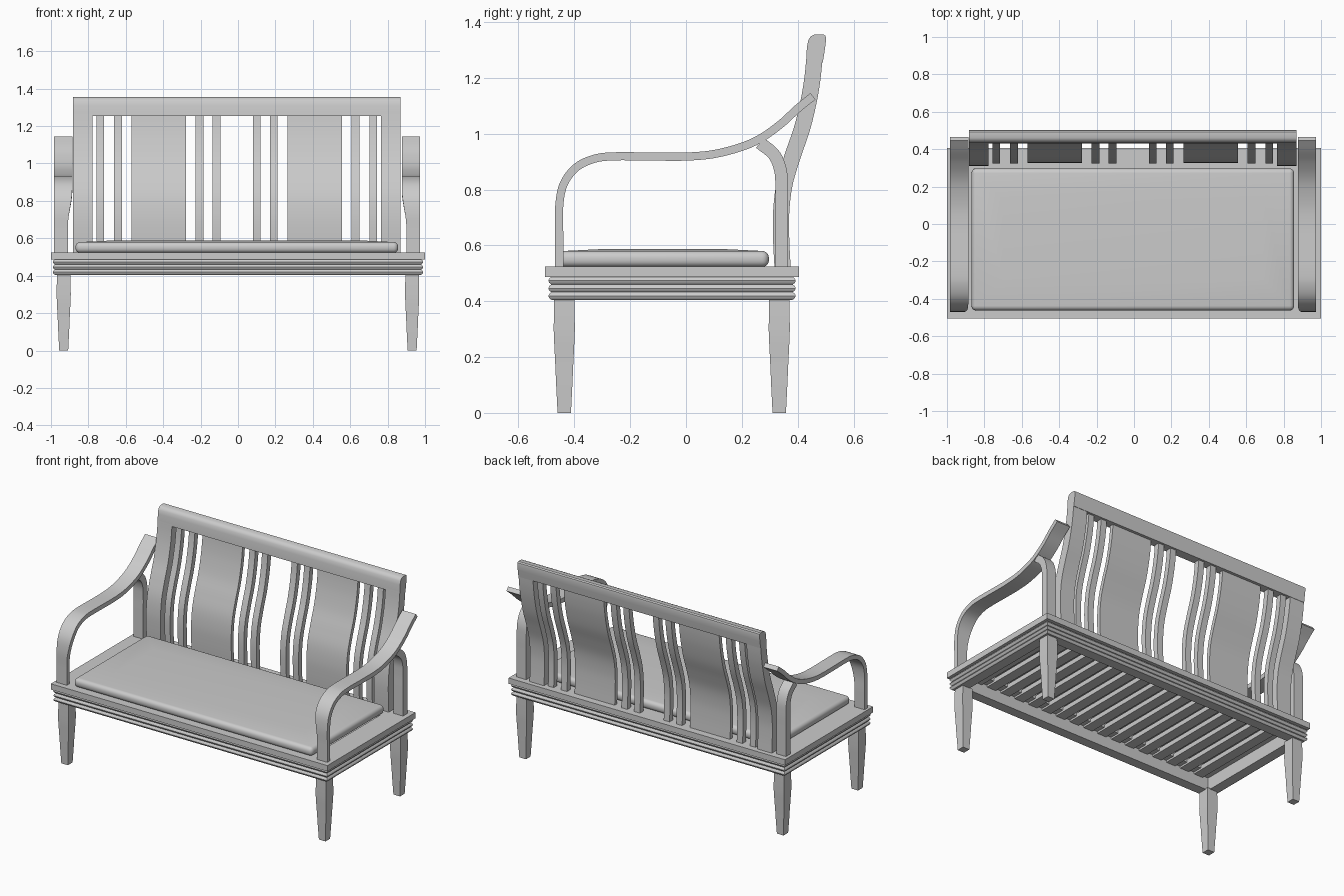
import bpy, bmesh
from mathutils import Vector

cube = bpy.data.objects.get("Cube")
if cube:
    bpy.data.objects.remove(cube, do_unlink=True)

GREY = (0.6, 0.6, 0.6, 1)
mat = bpy.data.materials.new("plain grey")
mat.use_nodes = True
mat.diffuse_color = GREY
mat.node_tree.nodes["Principled BSDF"].inputs["Base Color"].default_value = GREY


def finish(name, bm, angle=0.6):
    bmesh.ops.recalc_face_normals(bm, faces=bm.faces)
    mesh = bpy.data.meshes.new(name)
    bm.to_mesh(mesh)
    bm.free()
    mesh.materials.append(mat)
    mesh.shade_smooth()
    mesh.set_sharp_from_angle(angle=angle)
    obj = bpy.data.objects.new(name, mesh)
    bpy.context.scene.collection.objects.link(obj)
    return obj


def loft(name, rings, closed=False):
    """Skin equal-length rings of points; cap the ends unless closed."""
    bm = bmesh.new()
    loops = [[bm.verts.new(p) for p in ring] for ring in rings]
    pairs = list(zip(loops, loops[1:]))
    if closed:
        pairs.append((loops[-1], loops[0]))
    else:
        bm.faces.new(loops[0])
        bm.faces.new(loops[-1])
    for a, b in pairs:
        for i in range(len(a)):
            j = (i + 1) % len(a)
            bm.faces.new((a[i], a[j], b[j], b[i]))
    return finish(name, bm)


def spline(points, steps=6):
    """Smooth curve through points of any dimension."""
    pts = [Vector(p) for p in points]
    pts = [2 * pts[0] - pts[1]] + pts + [2 * pts[-1] - pts[-2]]
    out = []
    for a, b, c, d in zip(pts, pts[1:], pts[2:], pts[3:]):
        for s in range(steps):
            t = s / steps
            out.append(0.5 * (2 * b + (c - a) * t + (2 * a - 5 * b + 4 * c - d) * t * t
                              + (3 * b - a - 3 * c + d) * t ** 3))
    return out + [pts[-2]]


def ribbon(name, path, thick, span):
    """Bent board: path of (y, z), thickness and x span as functions of z."""
    pts = spline(path)
    rings = []
    for i, p in enumerate(pts):
        tangent = (pts[min(i + 1, len(pts) - 1)] - pts[max(i - 1, 0)]).normalized()
        side = Vector((-tangent.y, tangent.x)) * thick(p.y) / 2
        x0, x1 = span(p.y)
        f, b = p + side, p - side
        rings.append([(x0, *f), (x1, *f), (x1, *b), (x0, *b)])
    return loft(name, rings)


def frame(name, hx, y0, y1, profile):
    """Rectangular frame; the profile gives (inset, z) points."""
    rings = []
    for sx, sy in ((-1, 0), (1, 0), (1, 1), (-1, 1)):
        rings.append([(sx * (hx - d), (y1 - d) if sy else (y0 + d), z) for d, z in profile])
    return loft(name, rings, closed=True)


def box(name, x0, x1, y0, y1, z0, z1):
    ring = [(x0, y0), (x1, y0), (x1, y1), (x0, y1)]
    return loft(name, [[(x, y, z) for x, y in ring] for z in (z0, z1)])


# Seat frame: flat top border above a three-bead apron
frame("seat_border", 1.0, -0.505, 0.405, [(0, 0.487), (0, 0.525), (0.15, 0.525), (0.15, 0.487)])
beads = [(0.075, 0.405)]
for k in range(3):
    z = 0.405 + k * 0.0275
    beads += [(0.011, z), (0.003, z + 0.006), (0, z + 0.0137), (0.003, z + 0.0215)]
beads += [(0.011, 0.4875), (0.075, 0.4875)]
frame("beaded_apron", 0.99, -0.493, 0.393, beads)

# Slats under the cushion
for k in range(17):
    x = (k - 8) * 0.105
    box("seat_slat", x - 0.033, x + 0.033, -0.43, 0.33, 0.475, 0.505)

# Tapered legs
for x in (-0.932, 0.931):
    for y in (-0.436, 0.334):
        loft("leg", [[(x + a * w, y + b * w, z) for a, b in ((-1, -1), (1, -1), (1, 1), (-1, 1))]
                     for w, z in ((0.024, 0), (0.030, 0.12), (0.031, 0.15), (0.036, 0.25),
                                  (0.038, 0.30), (0.036, 0.41))])

# Cushion with rounded edges and a slight crown
bm = bmesh.new()
bmesh.ops.create_cube(bm, size=1)
for v in bm.verts:
    v.co = (v.co.x * 1.725 - 0.006, v.co.y * 0.759 - 0.0825, v.co.z * 0.058 + 0.551)
bmesh.ops.bevel(bm, geom=bm.edges[:], offset=0.025, segments=5, profile=0.5, affect='EDGES')
top = max(bm.faces, key=lambda f: f.calc_center_median().z + f.calc_area())
if top.normal.z < 0:
    top = max((f for f in bm.faces if f.normal.z > 0.99), key=lambda f: f.calc_area())
bmesh.ops.inset_region(bm, faces=[top], thickness=0.2, depth=0)
for v in top.verts:
    v.co.z += 0.007
finish("cushion", bm, 1.0)

# Back: curved posts, narrow slats and two wide panels
BACK = [(0.347, 0.5), (0.341, 0.62), (0.341, 0.72), (0.353, 0.82), (0.382, 0.92),
        (0.416, 1.02), (0.440, 1.12), (0.453, 1.2), (0.461, 1.28)]
CX = -0.007
PARTS = [("back_slat", 0.107, 0.021, 0.035), ("back_slat", 0.198, 0.021, 0.035),
         ("back_panel", 0.417, 0.145, 0.025), ("back_slat", 0.635, 0.021, 0.035),
         ("back_slat", 0.730, 0.020, 0.035), ("back_post", 0.824, 0.052, 0.058)]
for s in (-1, 1):
    for name, x, half, t in PARTS:
        ribbon(name, BACK, lambda z: t,
               lambda z: (CX + s * x - half, CX + s * x + half))

# Top rail
RAIL = [(0.430, 1.255), (0.433, 1.31), (0.438, 1.335), (0.446, 1.348), (0.460, 1.355),
        (0.492, 1.356), (0.500, 1.350), (0.502, 1.338), (0.497, 1.30), (0.490, 1.255)]
loft("top_rail", [[(CX + x, y, z) for y, z in RAIL] for x in (-0.876, 0.876)])

# Arms: front upright bending into a swept armrest, plus rear support
ARM = [(-0.454, 0.52), (-0.454, 0.64), (-0.454, 0.74), (-0.438, 0.82), (-0.392, 0.88),
       (-0.325, 0.911), (-0.25, 0.919), (-0.12, 0.918), (0, 0.918), (0.1, 0.927),
       (0.2, 0.953), (0.27, 0.985), (0.34, 1.035), (0.4, 1.09), (0.455, 1.134)]
SUPPORT = [(0.343, 0.52), (0.343, 0.7), (0.343, 0.8), (0.338, 0.87), (0.315, 0.925), (0.265, 0.967)]


def inner_edge(z):
    t = min(max((z - 0.66) / 0.2, 0), 1)
    return 0.905 - 0.024 * t * t * (3 - 2 * t)


for s in (-1, 1):
    ribbon("armrest", ARM, lambda z: 0.029,
           lambda z: (s * inner_edge(z) - 0.005, s * 0.979 - 0.005))
    ribbon("arm_support", SUPPORT, lambda z: 0.045,
           lambda z: (s * 0.905 - 0.005, s * 0.974 - 0.005))
